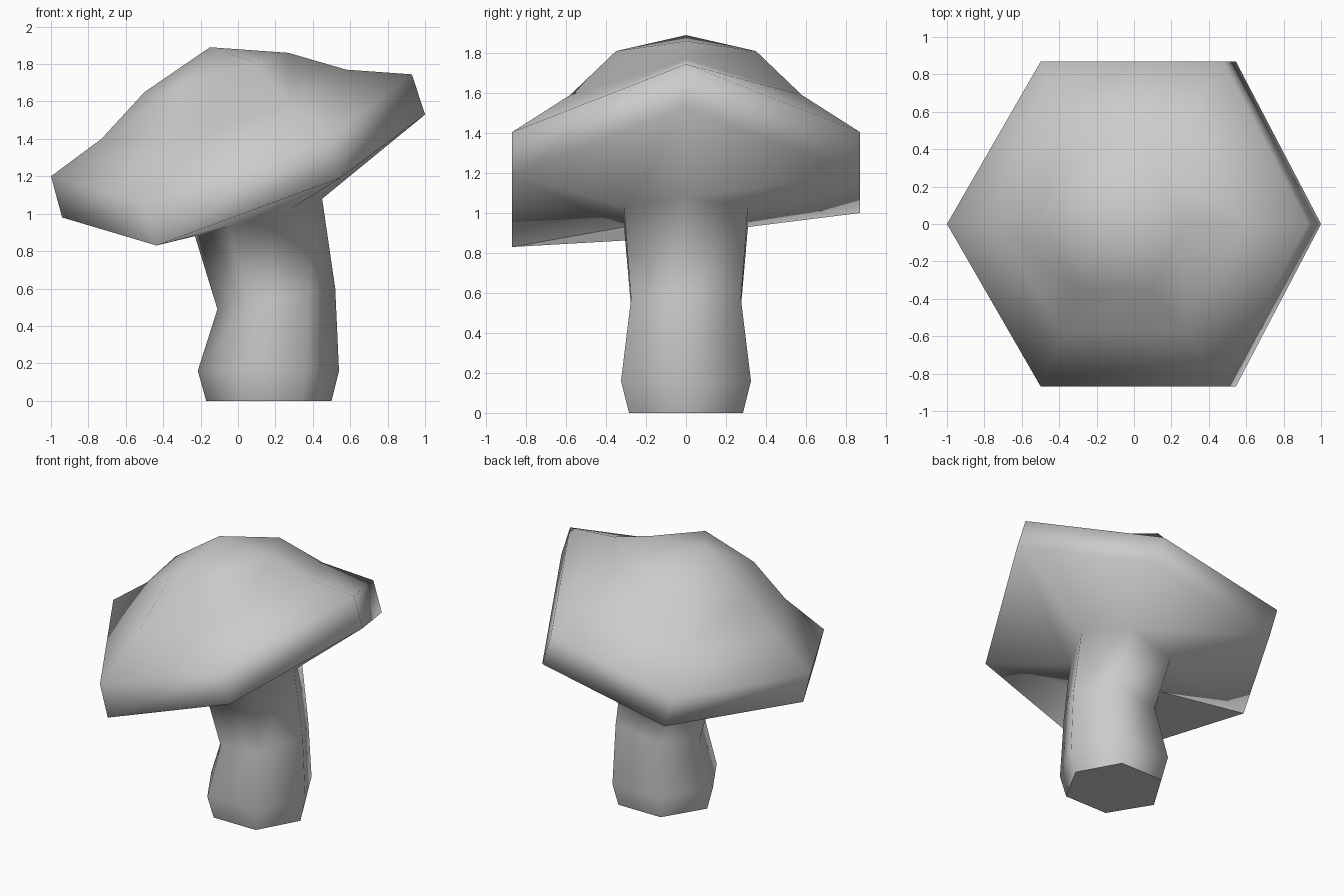
import bpy
import bmesh

cube = bpy.data.objects.get("Cube")
if cube:
    bpy.data.objects.remove(cube)

mat = bpy.data.materials.new("plain grey")
mat.use_nodes = True
GREY = (0.6, 0.6, 0.6, 1)
mat.diffuse_color = GREY
mat.node_tree.nodes["Principled BSDF"].inputs["Base Color"].default_value = GREY


def hex_ring(bm, low, high, half_y, low_z, high_z, lift=0.0):
    """Six-sided tilted ring: end points (x, z) on each side, corner heights,
    and an extra lift of the back corner on the low side."""
    (xa, za), (xb, zb) = low, high
    xl, xh = xa + (xb - xa) * 0.26, xa + (xb - xa) * 0.765
    points = [(xb, 0, zb), (xh, half_y, high_z), (xl, half_y, low_z + lift),
              (xa, 0, za), (xl, -half_y, low_z), (xh, -half_y, high_z)]
    return [bm.verts.new(p) for p in points]


def bridge(bm, lower, upper):
    for i in range(6):
        j = (i + 1) % 6
        bm.faces.new((lower[i], lower[j], upper[j], upper[i]))


def finish(bm, name):
    bmesh.ops.recalc_face_normals(bm, faces=bm.faces)
    for f in bm.faces:
        f.smooth = f.normal.z > -0.99
        if not f.smooth:
            for e in f.edges:
                e.smooth = False
    mesh = bpy.data.meshes.new(name)
    bm.to_mesh(mesh)
    bm.free()
    mesh.materials.append(mat)
    obj = bpy.data.objects.new(name, mesh)
    bpy.context.collection.objects.link(obj)


# Stalk, underside and cap are one continuous skin, from the ground up
bm = bmesh.new()
rings = [hex_ring(bm, *spec) for spec in (
    # stalk
    ((-0.17, 0), (0.5, 0), 0.285, 0, 0),
    ((-0.215, 0.16), (0.54, 0.16), 0.325, 0.16, 0.16),
    ((-0.11, 0.49), (0.52, 0.6), 0.275, 0.53, 0.57),
    ((-0.23, 0.88), (0.45, 1.08), 0.31, 0.93, 1.03),
    # cap rim, bottom then top
    ((-0.94, 0.98), (1.0, 1.53), 0.87, 0.83, 1.19, 0.17),
    ((-1.0, 1.2), (0.93, 1.745), 0.87, 1.055, 1.405, 0.16),
    # cap dome
    ((-0.73, 1.4), (0.58, 1.77), 0.58, 1.36, 1.59, 0.08),
    ((-0.5, 1.65), (0.27, 1.86), 0.35, 1.69, 1.81),
)]
for lower, upper in zip(rings, rings[1:]):
    bridge(bm, lower, upper)

# Flat base and pointed crown
bm.faces.new(rings[0])
crown = bm.verts.new((-0.15, 0, 1.89))
top = rings[-1]
for i in range(6):
    bm.faces.new((top[i], top[(i + 1) % 6], crown))

finish(bm, "mushroom")
